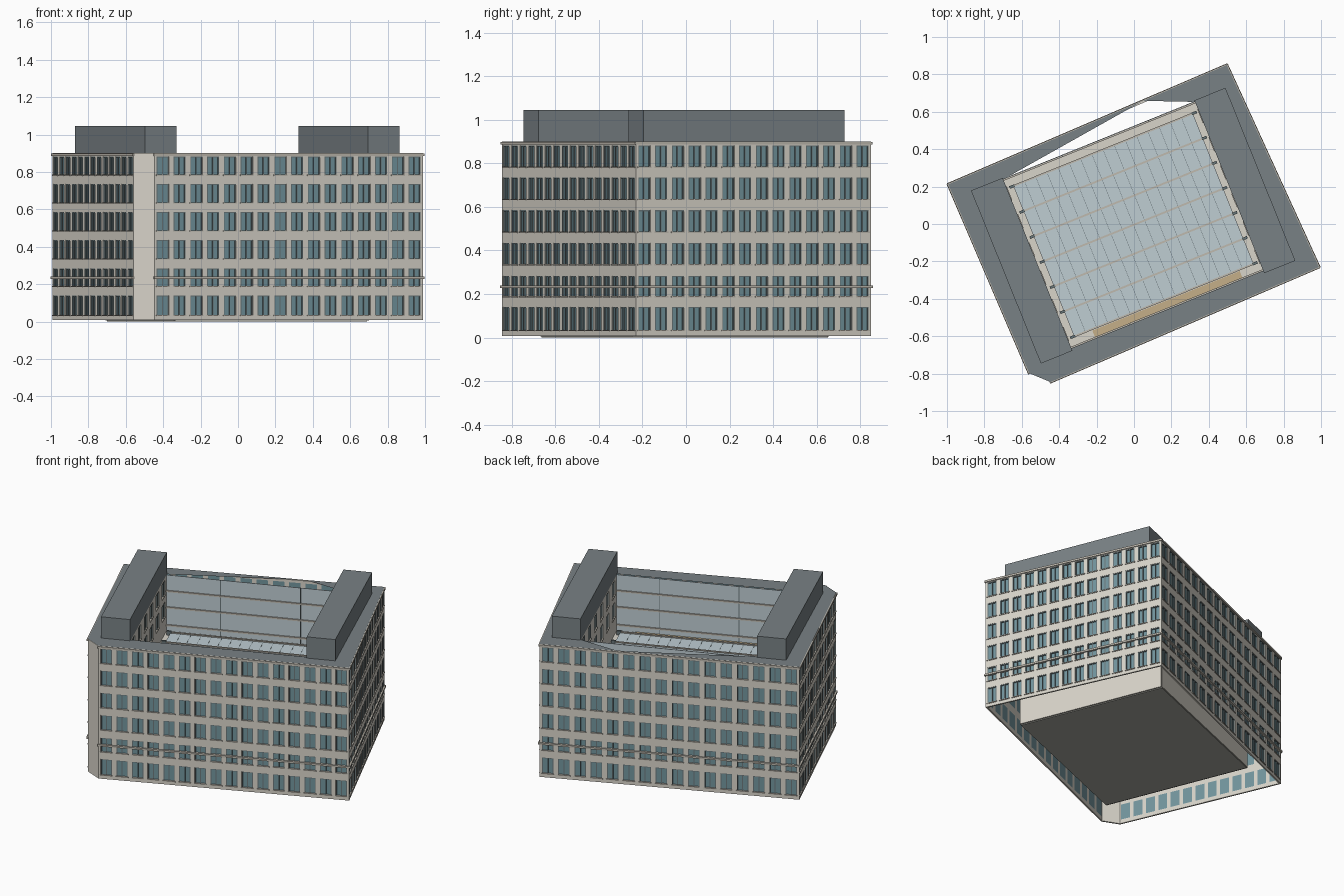
import bpy, bmesh, math
from mathutils import Vector

if "Cube" in bpy.data.objects:
    bpy.data.objects.remove(bpy.data.objects["Cube"])

ANG = math.radians(22)
CU, SU = math.cos(ANG), math.sin(ANG)


def mat(name, r, g, b):
    m = bpy.data.materials.new(name)
    m.diffuse_color = (r, g, b, 1)
    m.use_nodes = True
    m.node_tree.nodes["Principled BSDF"].inputs["Base Color"].default_value = m.diffuse_color
    return m


STONE = mat("stone", .69, .66, .59)
TRIM = mat("trim", .52, .49, .43)
FRAME = mat("frame", .14, .18, .19)
GLASS = mat("window_glass", .17, .30, .34)
ROOF = mat("roofing", .19, .22, .235)
COURT = mat("court_glass", .52, .61, .65)
WOOD = mat("timber", .56, .43, .25)
DARK = mat("dark_floor", .38, .38, .34)


def finish(bm, name, material):
    bmesh.ops.recalc_face_normals(bm, faces=bm.faces)
    me = bpy.data.meshes.new(name)
    bm.to_mesh(me)
    bm.free()
    me.materials.append(material)
    ob = bpy.data.objects.new(name, me)
    bpy.context.collection.objects.link(ob)


def local(u, v):
    """courtyard coordinates to world xy"""
    return Vector((u * CU - v * SU, u * SU + v * CU))


def box(bm, o, d, s, t, z):
    """box in a wall frame: s along, t outward, z up (each a min/max pair)"""
    n = Vector((d.y, -d.x))
    vs = []
    for h in z:
        for a, b in ((s[0], t[0]), (s[1], t[0]), (s[1], t[1]), (s[0], t[1])):
            p = o + d * a + n * b
            vs.append(bm.verts.new((p.x, p.y, h)))
    for f in ((0, 1, 2, 3), (4, 5, 6, 7), (0, 1, 5, 4),
              (1, 2, 6, 5), (2, 3, 7, 6), (3, 0, 4, 7)):
        bm.faces.new([vs[i] for i in f])


def wall(name, p, q, n, rows, z0, z1, trims=True):
    """pierced wall from p to q, outside on the right-hand side"""
    d = q - p
    L = d.length
    d.normalize()
    stone, frames, glass, trim = (bmesh.new() for _ in range(4))
    edges = [z0] + [z for r in rows for z in r] + [z1]
    for i in range(0, len(edges), 2):                      # spandrel bands
        box(stone, p, d, (0, L), (-.010, 0), (edges[i], edges[i + 1]))
    pitch = L / n
    half = min(pitch * .36, .036)
    for a, b in rows:
        for i in range(n + 1):                             # piers
            s0 = max(0, (i - .5) * pitch + half)
            s1 = min(L, (i + .5) * pitch - half)
            box(stone, p, d, (s0, s1), (-.010, 0), (a, b))
        for i in range(n):                                 # windows
            c = (i + .5) * pitch
            box(glass, p, d, (c - half, c + half), (-.010, -.008), (a, b))
            for x in (c - half + .003, c, c + half - .003):
                box(frames, p, d, (x - .0025, x + .0025), (-.009, -.002), (a, b))
            box(frames, p, d, (c - half, c + half), (-.009, -.002), (b - .005, b))
            box(trim, p, d, (c - half - .004, c + half + .004), (-.009, .004), (a - .006, a))
    if trims:                                              # string course, cornice
        box(trim, p, d, (-.004, L + .004), (-.008, .008), (.228, .240))
        box(trim, p, d, (-.004, L + .004), (-.006, .006), (.886, .899))
    finish(stone, name + "_stone", STONE)
    finish(frames, name + "_window_frames", FRAME)
    finish(glass, name + "_window_glass", GLASS)
    finish(trim, name + "_trim", TRIM)


# outer facades
A, B, C = Vector((-.993, .212)), Vector((.496, .85)), Vector((.989, -.23))
D, E = Vector((-.447, -.845)), Vector((-.56, -.798))
ROWS = [(.035, .14), (.19, .283), (.337, .435), (.487, .585), (.637, .735), (.785, .882)]
for nm, p, q, n in (("front_wall", D, C, 16), ("right_wall", C, B, 14),
                    ("back_wall", B, A, 16), ("left_wall", A, E, 13)):
    wall(nm, p, q, n, ROWS, .008, .9)

# plain chamfered corner
bm = bmesh.new()
d = D - E
box(bm, E, d.normalized(), (0, d.length), (-.010, 0), (.008, .9))
finish(bm, "chamfer_wall", STONE)

# courtyard corners
U0, U1, V0, V1 = -.559, .547, -.49, .483
P1, P2, P3, P4 = local(U0, V1), local(U1, V1), local(U1, V0), local(U0, V0)

# roof ring, cut back to the outer wall at the rear
M = A.lerp(B, .70)
bm = bmesh.new()
for poly in ((A, E, P4, P1), (E, D, P4), (D, C, P3, P4), (C, B, P2, P3),
             (A, P1, M), (M, P2, B)):
    bm.faces.new([bm.verts.new((p.x, p.y, .902)) for p in poly])
bmesh.ops.remove_doubles(bm, verts=bm.verts, dist=.0001)
finish(bm, "roof", ROOF)

# rooftop plant blocks
ORG, DU = Vector((0, 0)), Vector((CU, SU))      # outward t is -v


def ubox(name, u, v, z, material):
    bm = bmesh.new()
    box(bm, ORG, DU, u, (-v[1], -v[0]), z)
    finish(bm, name, material)


ubox("left_plant_block", (-.741, U0), (-.505, .492), (.895, 1.045), ROOF)
ubox("right_plant_block", (U1, .726), (-.505, .492), (.895, 1.045), ROOF)

# courtyard side walls with windows
wall("court_left_wall", P4, P1, 6, ROWS[4:], .005, .898, False)
wall("court_right_wall", P2, P3, 6, ROWS[4:], .005, .898, False)

# courtyard end walls: stone below, glazed curtain above
GZ = .52
for nm, v, sgn in (("court_back", V1, 1), ("court_front", V0, -1)):
    def rng(a, b):
        return tuple(sorted((v + sgn * a, v + sgn * b)))
    ubox(nm + "_base", (U0, U1), rng(0, .004), (.005, GZ), STONE)
    ubox(nm + "_curtain", (U0, U1), rng(0, .004), (GZ, .897), COURT)
    bars = bmesh.new()
    a, b = rng(-.008, 0)
    for z in (.56, .68, .79):
        box(bars, ORG, DU, (U0, U1), (-b, -a), (z - .005, z + .005))
    finish(bars, nm + "_rails", TRIM)
    posts = bmesh.new()
    a, b = rng(-.004, 0)
    for x in (-.22, .28):
        box(posts, ORG, DU, (x - .002, x + .002), (-b, -a), (GZ, .897))
    finish(posts, nm + "_mullions", FRAME)

# base slab and ledge around the glass roof
ubox("base_slab", (U0, U1), (V0, V1), (0, .008), DARK)
ubox("court_ledge", (U0, U1), (V0, V1), (GZ - .02, GZ), STONE)
ubox("timber_ledge", (-.42, .43), (V0, -.445), (GZ, GZ + .004), WOOD)

# atrium glass roof with beams and glazing bars
ubox("atrium_glass", (-.522, .513), (-.44, .435), (GZ, GZ + .015), COURT)
beams, ends, bars = bmesh.new(), bmesh.new(), bmesh.new()
for i in range(7):
    v = -.437 + i * .1445
    box(beams, ORG, DU, (-.522, .513), (-v - .005, -v + .005), (GZ, GZ + .022))
    for x in (-.53, .521):
        box(ends, ORG, DU, (x - .014, x + .014), (-v - .007, -v + .007), (GZ, GZ + .028))
for i in range(1, 16):
    x = -.522 + 1.035 * i / 16
    box(bars, ORG, DU, (x - .001, x + .001), (-.435, .44), (GZ, GZ + .016))
finish(beams, "atrium_beams", TRIM)
finish(ends, "atrium_beam_ends", FRAME)
finish(bars, "atrium_glazing_bars", FRAME)
